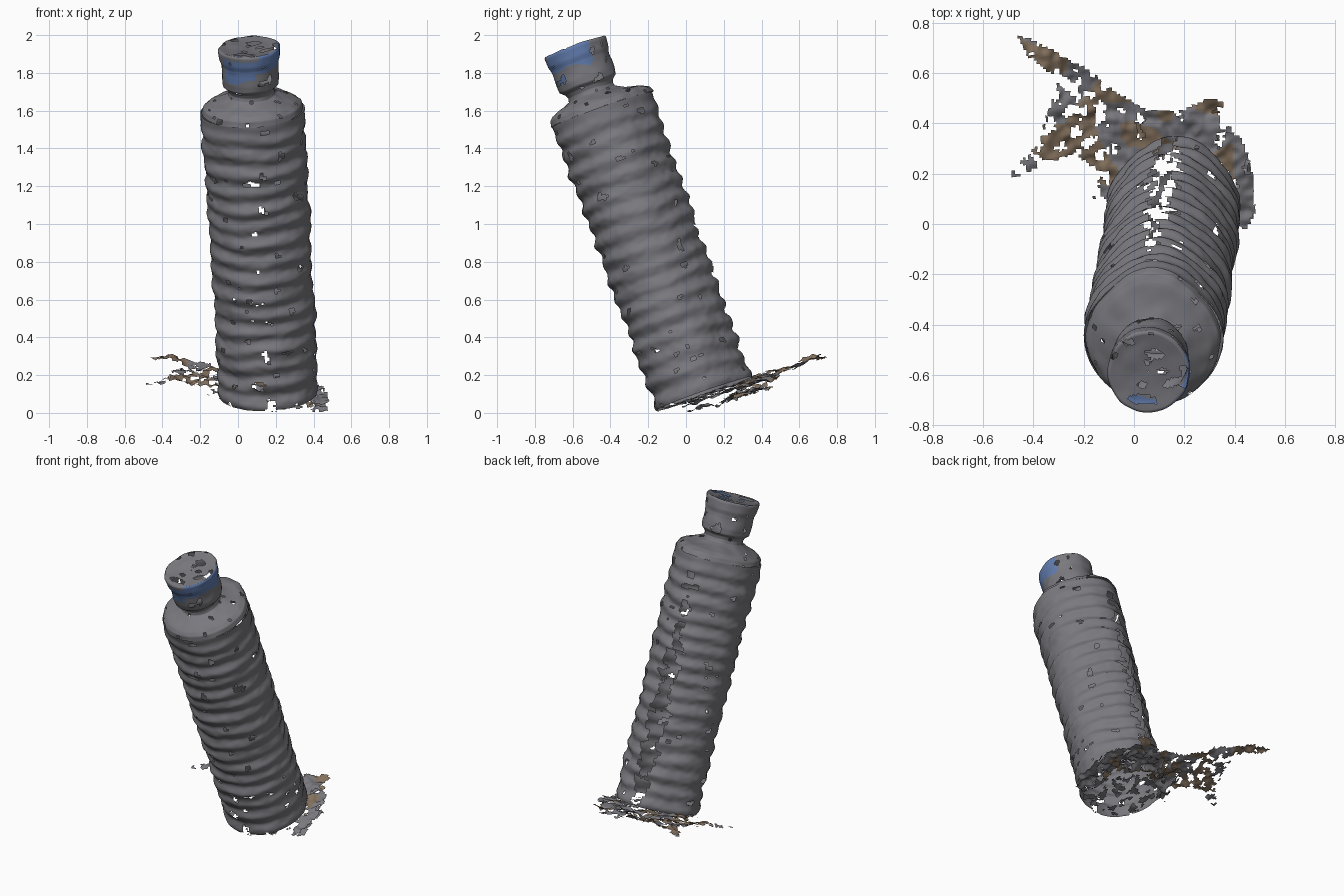
import bpy, bmesh, math
from mathutils import Vector, Matrix, noise

if "Cube" in bpy.data.objects:
    bpy.data.objects.remove(bpy.data.objects["Cube"])


def material(name, rgb):
    m = bpy.data.materials.new(name)
    m.diffuse_color = (*rgb, 1)
    m.use_nodes = True
    m.node_tree.nodes["Principled BSDF"].inputs["Base Color"].default_value = m.diffuse_color
    return m


GREY = material("scan grey", (0.19, 0.19, 0.21))
BLUE = material("cap blue", (0.12, 0.2, 0.42))
BROWN = material("soil brown", (0.23, 0.165, 0.11))

# Leaning bottle frame: axis direction and base centre
AXIS = Vector((-0.055, -0.335, 0.94)).normalized()
RIGHT = (Vector((1, 0, 0)) - AXIS * AXIS.x).normalized()
BACK = AXIS.cross(RIGHT)
FRAME = Matrix((RIGHT, BACK, AXIS)).transposed()
BASE = Vector((0.165, 0.09, 0.1))


def lerp_profile(pts, t):
    for (t0, r0), (t1, r1) in zip(pts, pts[1:]):
        if t <= t1:
            return r0 + (r1 - r0) * (t - t0) / max(t1 - t0, 1e-6)
    return pts[-1][1]


def finish(name, bm, mats):
    loose = [v for v in bm.verts if not v.link_faces]
    bmesh.ops.delete(bm, geom=loose, context='VERTS')
    for f in bm.faces:
        f.smooth = True
    me = bpy.data.meshes.new(name)
    bm.to_mesh(me)
    bm.free()
    for m in mats:
        me.materials.append(m)
    ob = bpy.data.objects.new(name, me)
    bpy.context.collection.objects.link(ob)
    return ob


def shell(name, rows, seg, point, hole, colour, mats):
    """Closed ring grid; rows are parameters, faces dropped where hole() says so."""
    bm = bmesh.new()
    rings = [[bm.verts.new(BASE + FRAME @ point(r, 2 * math.pi * i / seg))
              for i in range(seg)] for r in rows]
    for j in range(len(rows) - 1):
        for i in range(seg):
            k = (i + 1) % seg
            a = 2 * math.pi * (i + 0.5) / seg
            r = (rows[j] + rows[j + 1]) / 2
            p = point(r, a)
            if hole(r, a, p):
                continue
            f = bm.faces.new((rings[j][i], rings[j][k], rings[j + 1][k], rings[j + 1][i]))
            f.material_index = colour(r, a, p)
    return finish(name, bm, mats)


# Ribbed body: round in front, slightly pointed at the back
BODY = [(0, 0.262), (0.5, 0.265), (1.2, 0.27), (1.5, 0.277), (1.6, 0.277)]


def body_point(t, a):
    r = lerp_profile(BODY, t)
    s = math.sin(a)
    c = math.cos(a)
    if s > 0:
        r *= 1 - 0.07 * math.sin(2 * a) ** 2 + 0.02 * s ** 4
    fade = min(1, (1.6 - t) / 0.1)
    q = Vector((c * 1.5, s * 1.5, t * 9))
    wob = 0.008 * math.sin(t * 63 + 1.5 * noise.noise(Vector((c, s, t * 2)))) * (0.5 + 0.5 * abs(s))
    r += fade * (wob + 0.013 * noise.noise(q) + 0.004 * noise.noise(q * 4))
    return Vector((r * c, r * s, t))


def body_hole(t, a, p):
    n = noise.noise(Vector((p.x * 17, p.y * 17, p.z * 24)))
    gap = abs(a - math.pi / 2 - 0.1)
    if gap < 0.3 and t < 1.5:          # ragged open seam down the back
        lim = 0.55 - 1.1 * (1 - gap / 0.3) + (0.35 if t > 1.0 else 0)
        return n > lim
    front = abs(a - 1.5 * math.pi) < 0.35
    return n > (0.45 if front else 0.56)


shell("bottle_body", [1.6 * i / 160 for i in range(161)], 110,
      body_point, body_hole, lambda t, a, p: 0, [GREY])

# Shoulder, neck and cap: parameter walks along the outline (radius, height)
OUTLINE = [(0.277, 1.6), (0.268, 1.63), (0.24, 1.65), (0.17, 1.675), (0.127, 1.695),
           (0.122, 1.715), (0.13, 1.735), (0.152, 1.755), (0.156, 1.79), (0.154, 1.85),
           (0.156, 1.875), (0.164, 1.9), (0.168, 1.955), (0.162, 1.963), (0.12, 1.957),
           (0.06, 1.953), (0.0015, 1.95)]


def top_point(u, a):
    i = min(int(u), len(OUTLINE) - 2)
    f = u - i
    r = OUTLINE[i][0] * (1 - f) + OUTLINE[i + 1][0] * f
    t = OUTLINE[i][1] * (1 - f) + OUTLINE[i + 1][1] * f
    s, c = math.sin(a), math.cos(a)
    k = max(0, (r - 0.2) / 0.077)
    if s > 0:
        r *= 1 + k * (-0.07 * math.sin(2 * a) ** 2 + 0.02 * s ** 4)
    n = noise.noise(Vector((c * r * 14, s * r * 14, t * 14)))
    r += 0.005 * n * min(1, r / 0.1)
    return Vector((r * c * 0.97, r * s * 1.03 - 0.022 * (1 - k), t + 0.005 * n))


def top_hole(u, a, p):
    n = noise.noise(Vector((p.x * 18, p.y * 26, p.z * 18 + 5)))
    return n > (0.3 if u > 13 else 0.52)


def top_colour(u, a, p):
    # Blue band under the rim on the front and right side
    n = noise.noise(Vector((p.x * 9, p.y * 9, p.z * 9)))
    low = 1.86 + 0.04 * n - (0.05 if 3.6 < a < 4.9 else 0)
    high = 1.935 + 0.02 * n if math.cos(a) < 0.3 else 1.965
    side = math.sin(a) < 0.45 and math.cos(a) > -0.85
    return 1 if 8 < u < 13 and side and low < p.z < high else 0


STEP = 5
shell("shoulder_and_cap", [i / STEP for i in range((len(OUTLINE) - 1) * STEP + 1)], 96,
      top_point, top_hole, top_colour, [GREY, BLUE])

# Ragged ground sheet: cells kept inside an outline, torn by noise
WING = [(-0.46, 0.75), (-0.4, 0.73), (-0.16, 0.6), (-0.08, 0.53), (0.05, 0.45), (0.2, 0.45),
        (0.3, 0.5), (0.35, 0.48), (0.34, 0.38), (0.43, 0.34), (0.47, 0.2), (0.48, 0.05),
        (0.44, -0.03), (0.41, 0.0), (0.4, 0.15), (0.33, 0.27), (0.18, 0.32), (0.04, 0.28),
        (-0.05, 0.2), (-0.09, 0.1), (-0.16, 0.1), (-0.15, 0.22), (-0.24, 0.28), (-0.38, 0.23),
        (-0.46, 0.18), (-0.49, 0.2), (-0.38, 0.32), (-0.35, 0.42), (-0.3, 0.57), (-0.43, 0.68)]


def inside(x, y, poly):
    res = False
    for (x0, y0), (x1, y1) in zip(poly, poly[1:] + poly[:1]):
        if (y0 > y) != (y1 > y) and x < (x1 - x0) * (y - y0) / (y1 - y0) + x0:
            res = not res
    return res


def sheet(name, poly, drop, keep, rough, cell=0.011):
    bm = bmesh.new()
    grid = {}

    def vert(i, j):
        if (i, j) not in grid:
            x, y = i * cell, j * cell
            q = Vector((x * 10, y * 10, drop * 50))
            z = 0.085 + 0.3 * (y - 0.09) - 0.05 * (x - 0.17) - drop
            z += rough * (noise.noise(q) + 0.6 * noise.noise(q * 3))
            jit = noise.noise_vector(q * 4) * 0.006
            grid[i, j] = bm.verts.new((x + jit.x, y + jit.y, max(z, 0.004)))
        return grid[i, j]

    for i in range(-46, 46):
        for j in range(-25, 70):
            x, y = (i + 0.5) * cell, (j + 0.5) * cell
            q = Vector((x * 19, y * 19, drop * 90 + 3))
            tear = noise.noise(q) + 0.4 * noise.noise(q * 2.3)
            if not inside(x, y, poly) or tear > keep + (-0.22 if x < -0.1 and y < 0.62 else 0.1):
                continue
            f = bm.faces.new((vert(i, j), vert(i + 1, j), vert(i + 1, j + 1), vert(i, j + 1)))
            tint = noise.noise(Vector((x * 7, y * 7, 1.3)))
            f.material_index = 1 if y > 0.15 and x < 0.4 and tint > -0.08 else 0
    return finish(name, bm, [GREY, BROWN])


sheet("ground_sheet", WING, 0.0, 0.32, 0.025)

# Lower torn layer hugging the back of the base
LOWER = [(-0.1, 0.2), (-0.05, 0.4), (0.1, 0.42), (0.33, 0.46), (0.46, 0.25), (0.47, 0.02),
         (0.4, 0.0), (0.36, 0.2), (0.18, 0.3), (0.0, 0.22)]
sheet("lower_torn_layer", LOWER, 0.045, 0.0, 0.035)

# Torn scraps closing part of the underside
UNDER = [(0.165 + 0.25 * math.cos(a * 0.4), 0.085 + 0.24 * math.sin(a * 0.4)) for a in range(16)]
scraps = sheet("underside_scraps", UNDER, 0.0, -0.2, 0.015)
scraps.data.materials[1] = GREY
